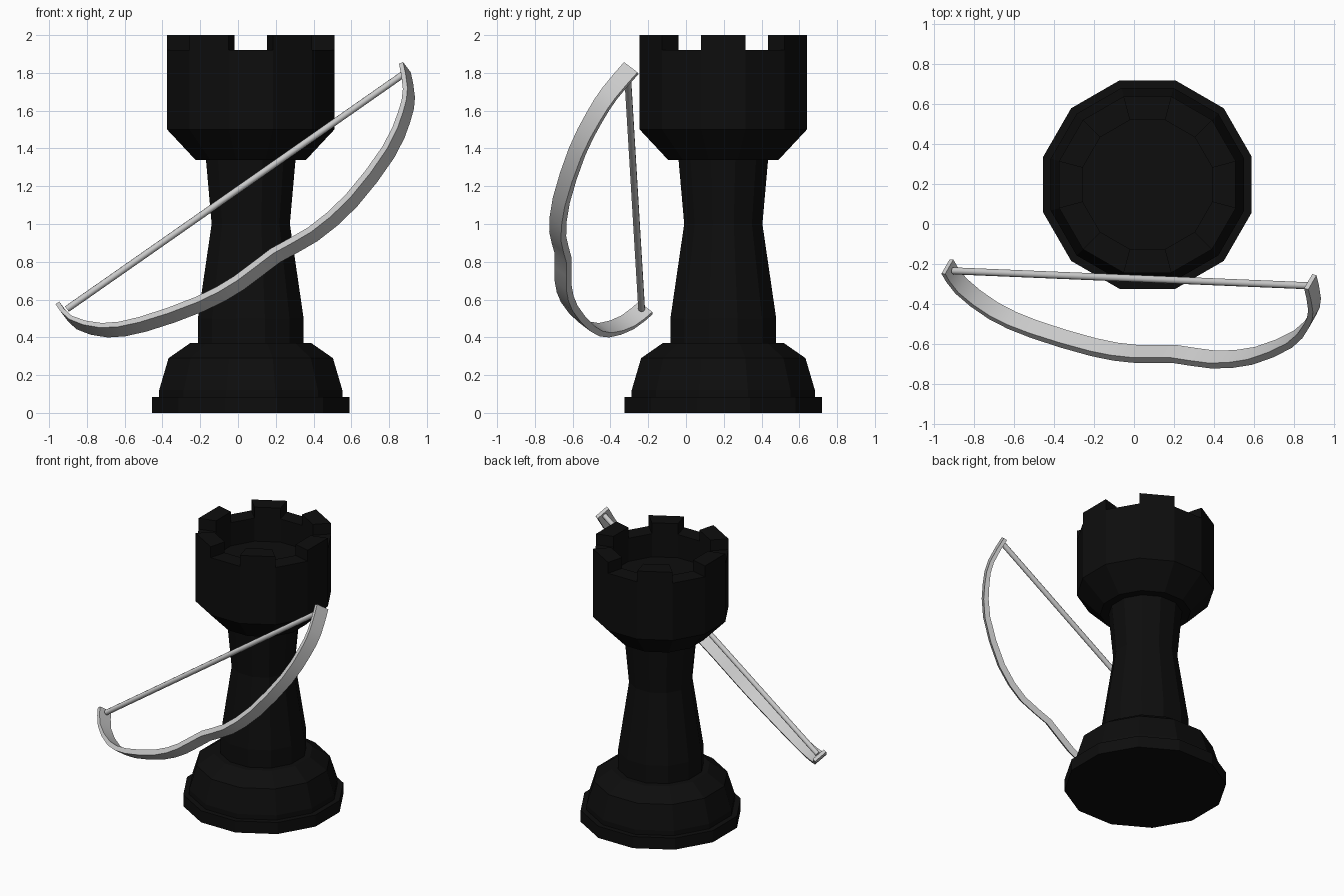
import bpy, bmesh, math
from mathutils import Vector

if "Cube" in bpy.data.objects:
    bpy.data.objects.remove(bpy.data.objects["Cube"])

SIDES = 12
CENTRE = Vector((0.0675, 0.1975, 0))


def finish(name, bm, smooth=None):
    bmesh.ops.recalc_face_normals(bm, faces=bm.faces)
    me = bpy.data.meshes.new(name)
    bm.to_mesh(me)
    bm.free()
    ob = bpy.data.objects.new(name, me)
    bpy.context.collection.objects.link(ob)
    if smooth:
        bpy.ops.object.select_all(action='DESELECT')
        ob.select_set(True)
        bpy.context.view_layer.objects.active = ob
        bpy.ops.object.shade_smooth_by_angle(angle=math.radians(smooth))
    return ob


def loft(bm, rings):
    """Bridge closed rings of equal size and cap both ends; returns bands of faces."""
    rows = [[bm.verts.new(p) for p in ring] for ring in rings]
    n = len(rows[0])
    bands = [[bm.faces.new((a[i], a[(i + 1) % n], b[(i + 1) % n], b[i])) for i in range(n)]
             for a, b in zip(rows, rows[1:])]
    bm.faces.new(rows[0])
    bm.faces.new(rows[-1])
    return bands


# tower: twelve-sided turned profile (flat-to-centre distance, height)
profile = [(0.5225, 0), (0.5225, 0.085), (0.485, 0.085), (0.485, 0.12), (0.435, 0.29),
           (0.32, 0.37), (0.28, 0.37), (0.28, 0.50), (0.207, 1.0), (0.237, 1.34),
           (0.293, 1.34), (0.4425, 1.5), (0.4425, 1.92), (0.324, 1.92), (0.324, 1.75)]


def tower_ring(apothem, z):
    r = apothem / math.cos(math.pi / SIDES)
    return [CENTRE + Vector((r * math.cos(a), r * math.sin(a), z))
            for a in (math.radians(15 + 30 * k) for k in range(SIDES))]


bm = bmesh.new()
bands = loft(bm, [tower_ring(*p) for p in profile])

# battlements: raise every other segment of the rim
rim = bands[12]
raised = bmesh.ops.extrude_discrete_faces(bm, faces=rim[1::2])['faces']
bmesh.ops.translate(bm, vec=(0, 0, 0.08), verts=list({v for f in raised for v in f.verts}))
tower = finish("tower", bm)
black = bpy.data.materials.new("black")
black.diffuse_color = (0.004, 0.004, 0.004, 1)
black.use_nodes = True
black.node_tree.nodes["Principled BSDF"].inputs["Base Color"].default_value = black.diffuse_color
tower.data.materials.append(black)

# bow plane: along the string, away from the string, and across the limb
string_a = Vector((-0.905, -0.235, 0.55))
string_b = Vector((0.885, -0.31, 1.80))
mid = (string_a + string_b) / 2
along = (string_b - string_a).normalized()
out = Vector((0.396, -0.69, -0.61))
out = (out - along * out.dot(along)).normalized()
across = along.cross(out)

# bow limb centre line in that plane
path = [(-1.115, -0.03), (-1.10, 0.11), (-0.986, 0.285), (-0.80, 0.408), (-0.487, 0.526),
        (-0.256, 0.562), (-0.012, 0.55), (0.216, 0.58), (0.483, 0.54), (0.79, 0.403),
        (0.96, 0.26), (1.05, 0.138), (1.105, -0.03)]
path = [Vector(p) for p in path]


def refine(pts):
    """Add a smooth in-between point to each span."""
    res = []
    for i in range(len(pts) - 1):
        p0, p3 = pts[max(i - 1, 0)], pts[min(i + 2, len(pts) - 1)]
        res += [pts[i], (9 * (pts[i] + pts[i + 1]) - p0 - p3) / 16]
    return res + [pts[-1]]


path = refine(path)
rings = []
for i, p in enumerate(path):
    t = (path[min(i + 1, len(path) - 1)] - path[max(i - 1, 0)]).normalized()
    n2 = Vector((-t.y, t.x))
    end = abs(p.x) / 1.1
    w = 0.043 + 0.006 * end ** 4
    h = 0.02 - 0.008 * end ** 4
    c = mid + along * p.x + out * p.y
    nv = along * n2.x + out * n2.y
    rings.append([c + across * sx * w + nv * sy * h
                  for sx, sy in ((-1, -1), (1, -1), (1, 1), (-1, 1))])
bm = bmesh.new()
loft(bm, rings)
finish("bow_limb", bm, 30)

# bow string: thin rod between the tips
bm = bmesh.new()
loft(bm, [[e + (out * math.cos(a) + across * math.sin(a)) * 0.018
           for a in (math.tau * k / 10 for k in range(10))] for e in (string_a, string_b)])
finish("bow_string", bm, 40)
